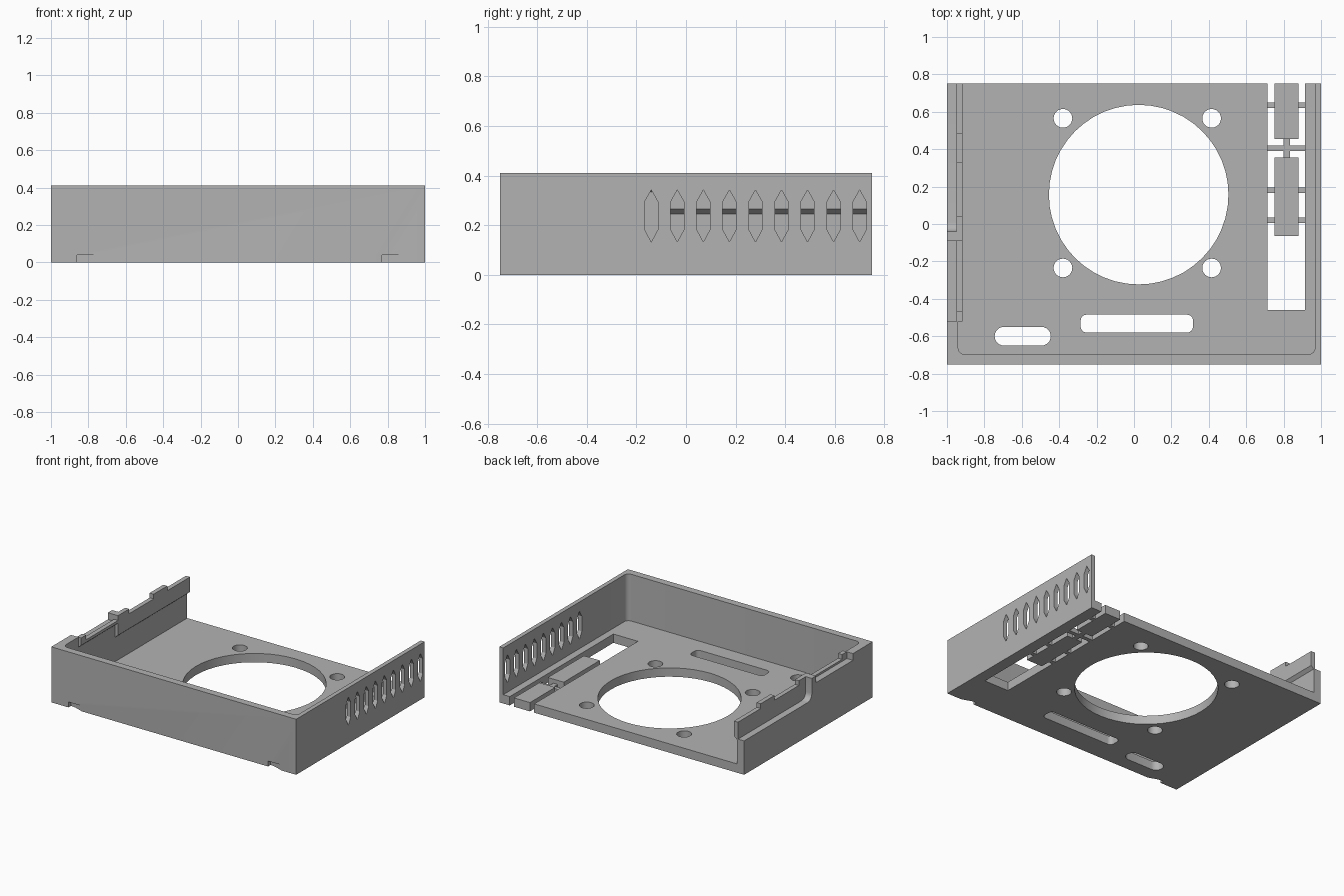
import bpy, bmesh
from math import sin, cos, pi, radians
from mathutils import Vector

if "Cube" in bpy.data.objects:
    bpy.data.objects.remove(bpy.data.objects["Cube"], do_unlink=True)

grey = bpy.data.materials.new("mid grey")
grey.use_nodes = True
COLOUR = (0.45, 0.45, 0.45, 1)
grey.diffuse_color = COLOUR
grey.node_tree.nodes["Principled BSDF"].inputs["Base Color"].default_value = COLOUR

H, FLOOR = 0.41, 0.065


def prism(name, pts, lo, hi, axis="z"):
    """Extrude a 2D outline along an axis (z: xy, y: xz, x: yz)."""
    place = {"z": lambda p, t: (p[0], p[1], t),
             "y": lambda p, t: (p[0], t, p[1]),
             "x": lambda p, t: (t, p[0], p[1])}[axis]
    bm = bmesh.new()
    face = bm.faces.new([bm.verts.new(place(p, lo)) for p in pts])
    ext = bmesh.ops.extrude_face_region(bm, geom=[face])
    moved = [g for g in ext["geom"] if isinstance(g, bmesh.types.BMVert)]
    bmesh.ops.translate(bm, verts=moved, vec=Vector(place((0, 0), hi - lo)))
    bmesh.ops.recalc_face_normals(bm, faces=bm.faces)
    mesh = bpy.data.meshes.new(name)
    bm.to_mesh(mesh)
    bm.free()
    mesh.materials.append(grey)
    obj = bpy.data.objects.new(name, mesh)
    bpy.context.collection.objects.link(obj)
    return obj


def rect(x0, x1, y0, y1):
    return [(x0, y0), (x1, y0), (x1, y1), (x0, y1)]


def arc(cx, cy, r, start, end, n):
    return [(cx + r * cos(start + (end - start) * i / n),
             cy + r * sin(start + (end - start) * i / n)) for i in range(n + 1)]


def circle(cx, cy, r, n):
    return arc(cx, cy, r, 0, 2 * pi, n)[:-1]


def rounded(x0, x1, y0, y1, r):
    centres = [(x1 - r, y1 - r), (x0 + r, y1 - r), (x0 + r, y0 + r), (x1 - r, y0 + r)]
    pts = []
    for k, c in enumerate(centres):
        pts += arc(*c, r, k * pi / 2, (k + 1) * pi / 2, 6)
    return pts


# Tray body: floor with front, left and right walls
tray = prism("tray", rect(-1, 1, -0.75, 0.75), 0, H)
cutters = []


def cut(pts, lo, hi, axis="z"):
    obj = prism("cutter", pts, lo, hi, axis)
    obj.hide_render = True
    cutters.append(obj)
    mod = tray.modifiers.new("cut", "BOOLEAN")
    mod.operation = "DIFFERENCE"
    mod.solver = "EXACT"
    mod.object = obj


cut(rounded(-0.94, 0.968, -0.697, 1.0, 0.035), FLOOR, 1)

# Fan opening and screw holes
cut(circle(0.025, 0.157, 0.48, 48), -0.1, 0.2)
for x in (-0.38, 0.415):
    for y in (-0.235, 0.565):
        cut(circle(x, y, 0.05, 24), -0.1, 0.2)

# Cable slots
cut(rounded(-0.745, -0.445, -0.65, -0.55, 0.0499), -0.1, 0.2)
cut(rounded(-0.285, 0.315, -0.58, -0.485, 0.03), -0.1, 0.2)

# Channel that is open at the back
cut(rect(0.715, 0.915, -0.46, 0.9), -0.1, 0.2)

# Pointed vents in the right wall
for i in range(9):
    y, w = -0.14 + 0.105 * i, 0.027
    cut([(y, 0.133), (y + w, 0.183), (y + w, 0.294),
         (y, 0.342), (y - w, 0.294), (y - w, 0.183)], 0.94, 1.1, "x")

# Left wall: low rear part with a rounded step, shallow front recess
step = [(0.9, 0.25), (0.9, 0.6), (-0.04, 0.6)]
step += arc(0.01, 0.30, 0.05, pi, 1.5 * pi, 6)
cut(step, -1.1, -0.93, "x")
cut(rect(-0.52, -0.09, 0.36, 0.6), -1.1, -0.93, "x")

# Tapered finger notches under the front edge
for x in (-0.86, 0.77):
    cut([(x, -0.8), (x, -0.72), (x + 0.04, -0.725), (x + 0.11, -0.75), (x + 0.11, -0.8)],
        -0.1, 0.04)

# Bake the cuts
graph = bpy.context.evaluated_depsgraph_get()
baked = bpy.data.meshes.new_from_object(tray.evaluated_get(graph))
tray.modifiers.clear()
tray.data = baked
for c in cutters:
    bpy.data.objects.remove(c, do_unlink=True)
tray.data.materials.clear()
tray.data.materials.append(grey)

# Lip along the inside of the left wall, with raised tabs
LOW, TOP = 0.375, H
segments = [(0.485, 0.75, 0.245, LOW), (0.325, 0.485, 0.245, TOP),
            (0.04, 0.325, 0.245, LOW), (-0.09, 0.04, 0.245, TOP),
            (-0.465, -0.09, 0.335, LOW), (-0.52, -0.465, 0.335, TOP)]
for i, (y0, y1, z0, z1) in enumerate(segments):
    prism(f"wall_lip_{i + 1}",
          [(-0.95, z0), (-0.94, z0), (-0.917, z0 + 0.02), (-0.917, z1), (-0.95, z1)],
          y0, y1, "y")

# Breakaway plates in the channel and the thin bridges that hold them
prism("rear_plate", rect(0.75, 0.88, 0.455, 0.75), 0, FLOOR)
prism("front_plate", rect(0.75, 0.88, -0.065, 0.355), 0, FLOOR)
prism("cross_bridge", rect(0.715, 0.915, 0.39, 0.42), 0, 0.035)
prism("long_bridge", rect(0.80, 0.835, 0.355, 0.455), 0, 0.035)
for y in (0.005, 0.165, 0.62):
    for side, x in (("inner", 0.715), ("outer", 0.88)):
        prism(f"{side}_bridge", rect(x, x + 0.035, y, y + 0.03), 0, 0.035)

# Smooth the round openings, keep the edges crisp
bpy.ops.object.select_all(action="DESELECT")
tray.select_set(True)
bpy.context.view_layer.objects.active = tray
bpy.ops.object.shade_smooth_by_angle(angle=radians(25))
